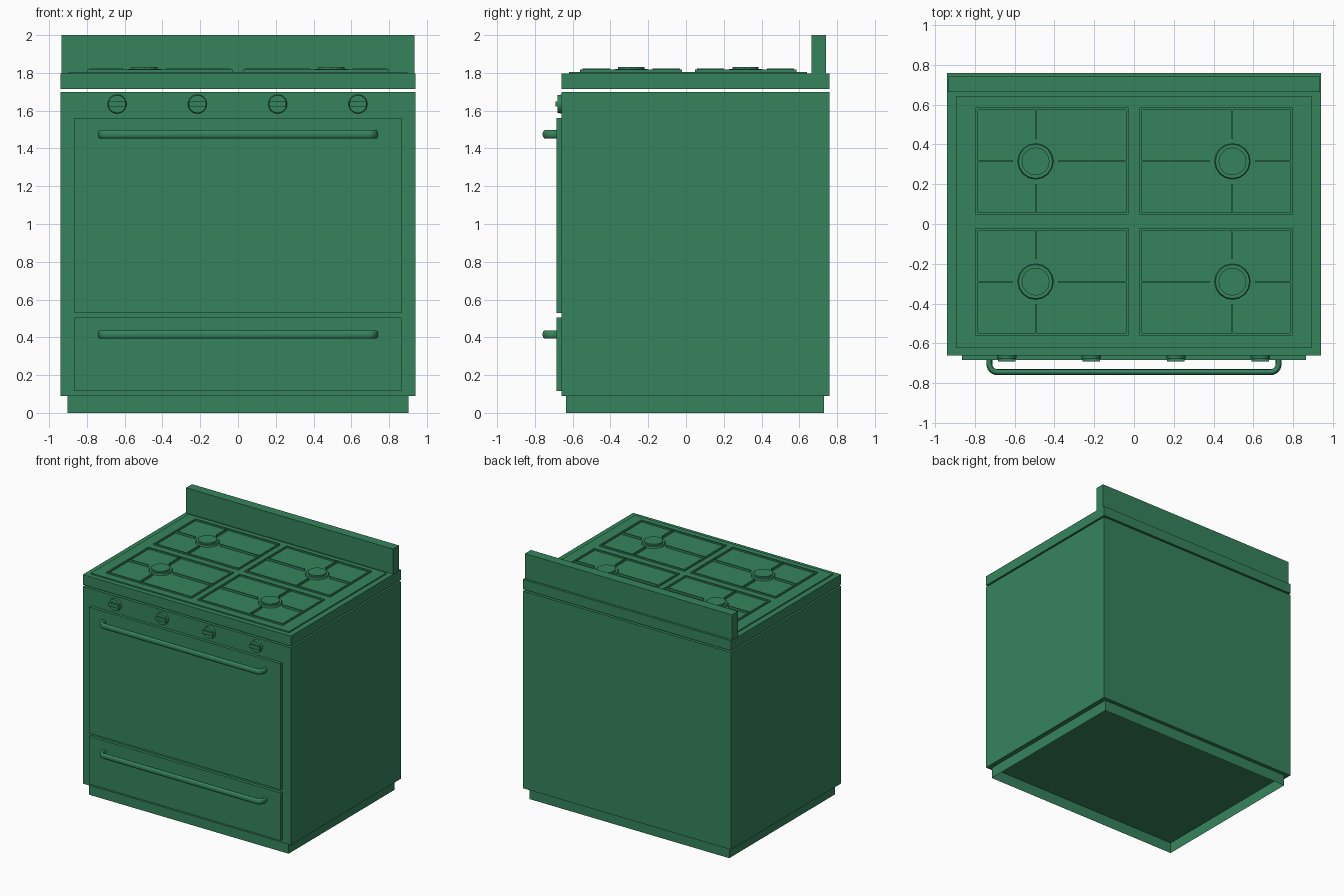
import bpy, bmesh
from math import pi, cos, sin
from mathutils import Matrix

if "Cube" in bpy.data.objects:
    bpy.data.objects.remove(bpy.data.objects["Cube"])

# One enamel colour for everything
green = bpy.data.materials.new("green_enamel")
green.use_nodes = True
green.diffuse_color = (0.036, 0.227, 0.107, 1)
green.node_tree.nodes["Principled BSDF"].inputs["Base Color"].default_value = green.diffuse_color


def finish(name, bm):
    mesh = bpy.data.meshes.new(name)
    bm.to_mesh(mesh)
    bm.free()
    mesh.materials.append(green)
    ob = bpy.data.objects.new(name, mesh)
    bpy.context.collection.objects.link(ob)
    return ob


def add_box(bm, x, y, z):
    """Box from (min, max) ranges."""
    size = [b - a for a, b in (x, y, z)]
    mid = [(a + b) / 2 for a, b in (x, y, z)]
    m = Matrix.Translation(mid) @ Matrix.Diagonal((*size, 1))
    return bmesh.ops.create_cube(bm, size=1, matrix=m)["verts"]


def box(name, x, y, z):
    bm = bmesh.new()
    add_box(bm, x, y, z)
    return finish(name, bm)


def add_disc(bm, centre, r_low, r_high, depth, sides, rot=Matrix()):
    """Cylinder rising from centre along the rotated z axis."""
    m = Matrix.Translation(centre) @ rot @ Matrix.Translation((0, 0, depth / 2))
    bmesh.ops.create_cone(bm, cap_ends=True, segments=sides, radius1=r_low,
                          radius2=r_high, depth=depth, matrix=m)


W, FRONT, BACK = 0.94, -0.66, 0.76
DOOR = -0.685

# Cabinet, floating cooktop slab, raised hob plate and back guard
box("cabinet", (-W, W), (FRONT, BACK), (0.09, 1.70))
box("cooktop_slab", (-W, W), (FRONT, BACK), (1.714, 1.796))
box("hob_plate", (-0.895, 0.895), (-0.62, 0.64), (1.796, 1.806))
box("back_guard", (-0.935, 0.935), (0.665, 0.742), (1.796, 2.0))

# Plinth: a skirt left open underneath
bm = bmesh.new()
add_box(bm, (-0.902, 0.902), (-0.635, 0.73), (0, 0.09))
bmesh.ops.delete(bm, geom=[f for f in bm.faces if abs(f.normal.z) > 0.5], context="FACES_ONLY")
finish("plinth", bm)

# Oven door and drawer fronts
box("oven_door", (-0.865, 0.865), (DOOR, FRONT), (0.53, 1.56))
box("drawer_front", (-0.865, 0.865), (DOOR, FRONT), (0.115, 0.505))


# Bent bar handles, oval in section
def handle(name, z):
    hx, hy, r = 0.727, -0.745, 0.04
    arc = [(hx - r + r * cos(a), hy + r - r * sin(a)) for a in (i * pi / 12 for i in range(7))]
    half = [(hx, DOOR + 0.005)] + arc
    path = half + [(-x, y) for x, y in reversed(half)]
    cu = bpy.data.curves.new(name, "CURVE")
    cu.dimensions = "3D"
    cu.bevel_depth = 0.015
    cu.bevel_resolution = 3
    cu.use_fill_caps = True
    sp = cu.splines.new("POLY")
    sp.points.add(len(path) - 1)
    for p, (x, y) in zip(sp.points, path):
        p.co = (x, y, 0, 1)
    cu.materials.append(green)
    ob = bpy.data.objects.new(name, cu)
    ob.location.z = z
    ob.scale.z = 1.55
    bpy.context.collection.objects.link(ob)


handle("door_handle", 1.475)
handle("drawer_handle", 0.415)

# Control knobs with a horizontal grip
for i in range(4):
    kx = -0.64 + i * 0.425
    bm = bmesh.new()
    add_disc(bm, (kx, FRONT, 1.635), 0.05, 0.047, 0.02, 24, Matrix.Rotation(pi / 2, 4, "X"))
    add_box(bm, (kx - 0.045, kx + 0.045), (-0.692, FRONT), (1.621, 1.649))
    finish(f"knob_{i + 1}", bm)

# Burners and pan supports
HOB = 1.806
for side, s in (("right", -1), ("left", 1)):
    for row, y0, y1, by in (("front", -0.56, -0.02, -0.29), ("rear", 0.047, 0.585, 0.315)):
        bx = s * 0.495
        x0, x1 = sorted((s * 0.028, s * 0.797))

        bm = bmesh.new()
        add_disc(bm, (bx, by, HOB), 0.09, 0.086, 0.014, 16)
        add_disc(bm, (bx, by, HOB + 0.014), 0.07, 0.07, 0.012, 16)
        finish(f"burner_{row}_{side}", bm)

        bm = bmesh.new()
        t, g, h = 0.012, 0.113, 0.004
        for a, b in ((x0, x0 + t), (x1 - t, x1)):
            add_box(bm, (a, b), (y0, y1), (HOB, HOB + 0.012))
        for a, b in ((y0, y0 + t), (y1 - t, y1)):
            add_box(bm, (x0 + t, x1 - t), (a, b), (HOB, HOB + 0.012))
        for a, b in ((x0 + t, bx - g), (bx + g, x1 - t)):
            add_box(bm, (a, b), (by - h, by + h), (HOB, HOB + 0.018))
        for a, b in ((y0 + t, by - g), (by + g, y1 - t)):
            add_box(bm, (bx - h, bx + h), (a, b), (HOB, HOB + 0.018))
        finish(f"pan_support_{row}_{side}", bm)
